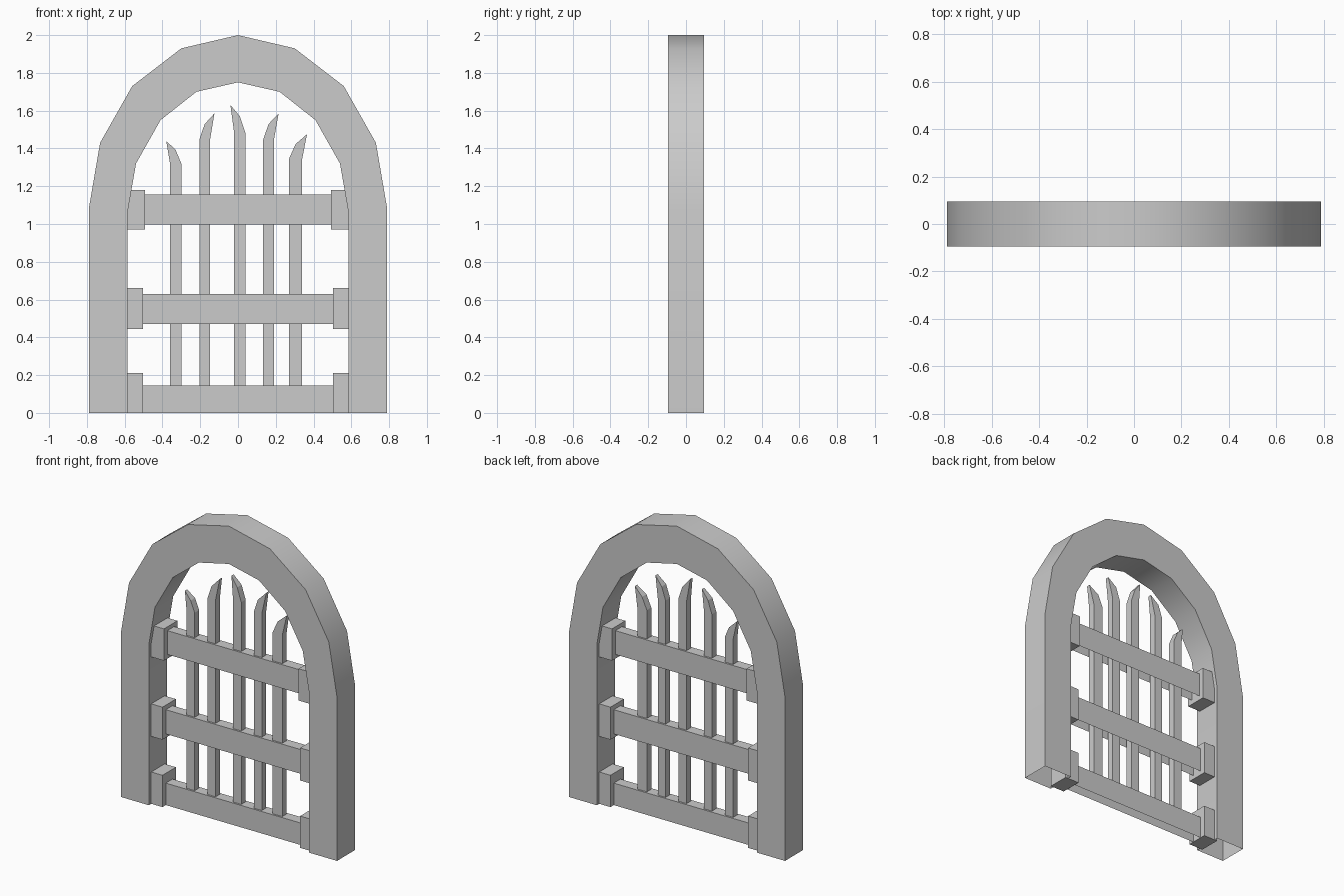
import bpy, bmesh

cube = bpy.data.objects.get("Cube")
if cube:
    bpy.data.objects.remove(cube, do_unlink=True)

stone = bpy.data.materials.new("light_grey")
stone.use_nodes = True
GREY = (0.6, 0.6, 0.6, 1.0)
stone.diffuse_color = GREY
stone.node_tree.nodes["Principled BSDF"].inputs["Base Color"].default_value = GREY


def finish(name, bm, open_bottom=False, smooth=False):
    """Turn a bmesh into a named object with the shared material."""
    bmesh.ops.recalc_face_normals(bm, faces=bm.faces)
    if open_bottom:
        low = min(v.co.z for v in bm.verts)
        under = [f for f in bm.faces if all(v.co.z < low + 0.001 for v in f.verts)]
        bmesh.ops.delete(bm, geom=under, context="FACES_ONLY")
    mesh = bpy.data.meshes.new(name)
    bm.to_mesh(mesh)
    bm.free()
    mesh.materials.append(stone)
    obj = bpy.data.objects.new(name, mesh)
    bpy.context.collection.objects.link(obj)
    if smooth:
        bpy.ops.object.select_all(action="DESELECT")
        obj.select_set(True)
        bpy.context.view_layer.objects.active = obj
        bpy.ops.object.shade_smooth_by_angle(angle=0.52)
    return obj


def extruded(profile, half):
    """Extrude an (x, z) outline from y = -half to y = +half."""
    bm = bmesh.new()
    face = bm.faces.new([bm.verts.new((x, -half, z)) for x, z in profile])
    out = bmesh.ops.extrude_face_region(bm, geom=[face])
    moved = [g for g in out["geom"] if isinstance(g, bmesh.types.BMVert)]
    bmesh.ops.translate(bm, verts=moved, vec=(0, 2 * half, 0))
    return bm


def block(name, x0, x1, z0, z1, half, open_bottom=False):
    outline = [(x0, z0), (x1, z0), (x1, z1), (x0, z1)]
    return finish(name, extruded(outline, half), open_bottom)


# Arched frame: half outlines mirrored across the centre
outer = [(0.79, 0), (0.79, 1.08), (0.73, 1.43), (0.56, 1.73), (0.30, 1.93), (0, 2.0)]
inner = [(0.585, 0), (0.585, 1.06), (0.54, 1.32), (0.41, 1.55), (0.22, 1.70), (0, 1.75)]


def mirrored(half_line):
    return half_line + [(-x, z) for x, z in reversed(half_line[:-1])]


frame = extruded(mirrored(outer) + mirrored(inner)[::-1], 0.095)
finish("arched_frame", frame, open_bottom=True, smooth=True)

# Cross rails, each held by a bracket at both ends
levels = [
    ("bottom", 0.0, 0.145, 0.0, 0.21, 0.503),
    ("middle", 0.47, 0.63, 0.445, 0.66, 0.503),
    ("top", 0.998, 1.155, 0.97, 1.18, 0.492),
]
for level, z0, z1, b0, b1, reach in levels:
    block(level + "_rail", -0.55, 0.55, z0, z1, 0.035, open_bottom=True)
    block(level + "_bracket_right", -0.605, -reach, b0, b1, 0.07)
    block(level + "_bracket_left", reach, 0.605, b0, b1, 0.07)

# Upright bars with bent, tapering tips
# left edge, right edge, shoulder height, tip x, tip z
bars = [
    (-0.36, -0.30, 1.32, -0.38, 1.44),
    (-0.205, -0.148, 1.445, -0.125, 1.585),
    (-0.02, 0.04, 1.48, -0.04, 1.63),
    (0.133, 0.19, 1.445, 0.215, 1.585),
    (0.27, 0.34, 1.345, 0.365, 1.475),
]
for i, (x0, x1, shoulder, tip_x, tip_z) in enumerate(bars):
    middle = (x0 + x1) / 2
    # The bend sits on the side away from the tip
    bend = (middle, shoulder + 0.6 * (tip_z - shoulder))
    foot = [(x0, 0.1), (x1, 0.1)]
    if tip_x > middle:
        top = [(x1, shoulder), (tip_x, tip_z), bend, (x0, shoulder)]
    else:
        top = [(x1, shoulder), bend, (tip_x, tip_z), (x0, shoulder)]
    bm = extruded(foot + top, 0.023)
    for v in bm.verts:
        if v.co.z > tip_z - 0.001:
            v.co.y *= 0.5
    finish("upright_bar_%d" % (i + 1), bm)
